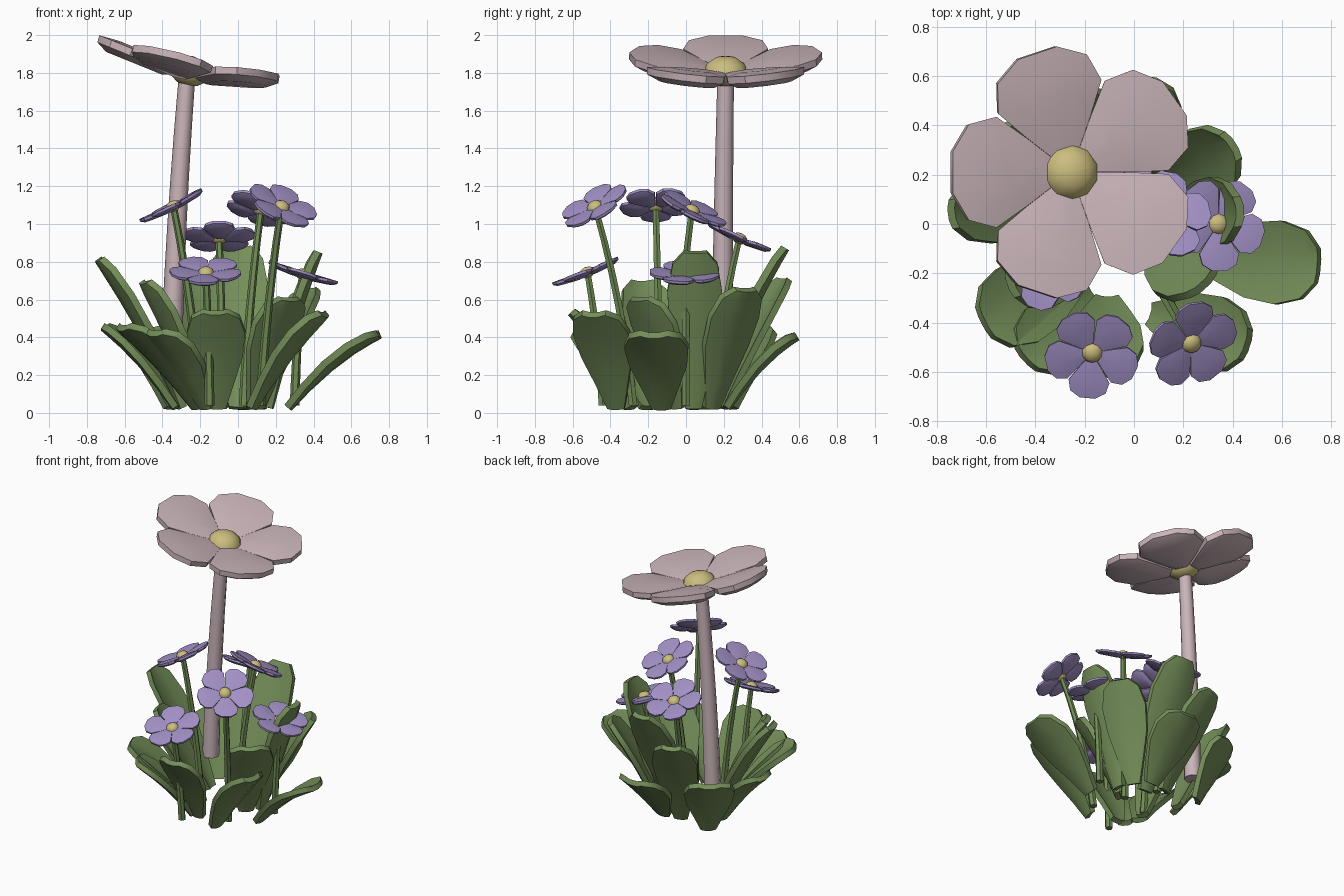
import bpy, bmesh, math
from mathutils import Vector, Matrix

cube = bpy.data.objects.get("Cube")
if cube:
    bpy.data.objects.remove(cube, do_unlink=True)


def material(name, r, g, b):
    m = bpy.data.materials.new(name)
    m.use_nodes = True
    m.diffuse_color = (r, g, b, 1)
    m.node_tree.nodes["Principled BSDF"].inputs["Base Color"].default_value = (r, g, b, 1)
    return m


LEAF = material("leaf green", 0.175, 0.27, 0.1)
STEM = material("stem green", 0.165, 0.265, 0.09)
PINK = material("dusty pink", 0.59, 0.46, 0.49)
PURPLE = material("soft purple", 0.36, 0.28, 0.56)
YELLOW = material("pale yellow", 0.60, 0.51, 0.21)


def finish(bm, name, mat, angle=40):
    bmesh.ops.recalc_face_normals(bm, faces=bm.faces)
    me = bpy.data.meshes.new(name)
    bm.to_mesh(me)
    bm.free()
    me.materials.append(mat)
    me.shade_smooth()
    me.set_sharp_from_angle(angle=math.radians(angle))
    ob = bpy.data.objects.new(name, me)
    bpy.context.scene.collection.objects.link(ob)


# Closed tube of matching rings with flat ends
def loft(bm, rings):
    for lo, hi in zip(rings, rings[1:]):
        for k in range(len(lo)):
            j = (k + 1) % len(lo)
            bm.faces.new((lo[k], lo[j], hi[j], hi[k]))
    bm.faces.new(rings[0])
    bm.faces.new(rings[-1])


def bezier(a, b, c, t):
    return a * (1 - t) ** 2 + b * 2 * t * (1 - t) + c * t * t


# Tapered stem that leans outward towards its top
def stem(name, foot, top, r0, r1, mat, sides=8, steps=6):
    a, c = Vector(foot), Vector(top)
    b = Vector((a.x + (c.x - a.x) * 0.25, a.y + (c.y - a.y) * 0.25, (a.z + c.z) / 2))
    bm = bmesh.new()
    rings = []
    for i in range(steps + 1):
        t = i / steps
        p, r = bezier(a, b, c, t), r0 + (r1 - r0) * t
        rings.append([bm.verts.new(p + Vector((r * math.cos(k * math.tau / sides),
                                               r * math.sin(k * math.tau / sides), 0)))
                      for k in range(sides)])
    loft(bm, rings)
    finish(bm, name, mat, 50)


# Half outline of a petal as (distance from the centre, half width)
PETAL = [(0.06, 0.04), (0.2, 0.14), (0.33, 0.225), (0.45, 0.195), (0.52, 0.085)]


# Five raised petals round a flattened dome, turned to face a direction
def flower(name, centre, normal, size, phase, cup, mat):
    n = Vector(normal).normalized()
    place = (Matrix.Translation(centre)
             @ Vector((0, 0, 1)).rotation_difference(n).to_matrix().to_4x4()
             @ Matrix.Scale(size, 4))
    outline = PETAL + [(r, -w) for r, w in reversed(PETAL)]
    bm = bmesh.new()
    for i in range(5):
        spin = (Matrix.Rotation(math.radians(phase + 72 * i), 4, 'Z')
                @ Matrix.Rotation(-math.radians(cup), 4, 'Y'))

        def ring(scale, z):
            return [bm.verts.new(place @ spin @ Vector((0.3 + (r - 0.3) * scale, w * scale, z)))
                    for r, w in outline]
        loft(bm, [ring(0.5, 0.032), ring(1, 0.02), ring(0.98, -0.018), ring(0.7, -0.048)])
    finish(bm, name + "_petals", mat)
    bm = bmesh.new()
    bmesh.ops.create_uvsphere(bm, u_segments=10, v_segments=6, radius=0.115,
                              matrix=place @ Matrix.Translation((0, 0, 0.025))
                              @ Matrix.Diagonal((1, 1, 0.7, 1)))
    finish(bm, name + "_centre", YELLOW)


# Thick paddle leaf arching from its foot to its tip
LEAF_WIDTHS = [(0, 0.3), (0.2, 0.58), (0.45, 0.9), (0.7, 1), (0.9, 0.82), (1, 0.42)]
LEAF_THICK = 0.018


def leaf(name, foot, tip, width):
    a, c = Vector((*foot, 0.025)), Vector(tip)
    b = a.lerp(c, 0.5) + Vector((0, 0, 0.08))
    run = Vector((c.x - a.x, c.y - a.y, 0)).normalized()
    side = Vector((-run.y, run.x, 0))
    bm = bmesh.new()
    rings = []
    for t, w in LEAF_WIDTHS:
        p = bezier(a, b, c, t)
        up = ((b - a) * (1 - t) + (c - b) * t).normalized().cross(side)
        half, lift, thick = side * w * width / 2, up * 0.03 * w, up * LEAF_THICK
        edge = [p - half + lift, p - half * 0.4, p + half * 0.4, p + half + lift]
        rings.append([bm.verts.new(v + thick) for v in edge]
                     + [bm.verts.new(v - thick) for v in reversed(edge)])
    loft(bm, rings)
    finish(bm, name, LEAF)


# Tall pink flower
stem("tall_stem", (-0.355, 0.19, 0.22), (-0.27, 0.21, 1.78), 0.058, 0.044, PINK)
flower("tall_flower", (-0.26, 0.21, 1.785), (0.21, 0, 0.98), 1, 36, 10, PINK)

# Small purple flowers: centre, facing, petal phase, stem foot
SMALL = [
    ((-0.17, -0.52, 0.735), (0, -0.37, 0.93), 48, (-0.15, -0.44)),
    ((0.23, -0.48, 1.085), (0.38, -0.45, 0.8), 20, (0.12, -0.28)),
    ((-0.34, -0.16, 1.085), (-0.45, -0.03, 0.9), 36, (-0.2, -0.14)),
    ((0.12, 0.03, 1.065), (0.22, 0.42, 0.87), 10, (0.03, -0.06)),
    ((0.34, 0.0, 0.725), (0.29, 0, 0.95), -90, (0.3, 0.0)),
    ((-0.1, 0.28, 0.915), (0, 0.4, 0.92), 54, (-0.08, 0.14)),
]
for i, (centre, facing, phase, foot) in enumerate(SMALL, 1):
    flower(f"small_flower_{i}", centre, facing, 0.37, phase, 6, PURPLE)
    stem(f"small_stem_{i}", (*foot, 0.04), centre, 0.026, 0.019, STEM, 6)

# Leaves: foot, tip, width
LEAVES = [
    ((0.27, -0.13), (0.75, -0.17, 0.41), 0.34),
    ((0.03, 0.22), (0.02, 0.59, 0.4), 0.34),
    ((-0.3, 0.1), (-0.74, 0.04, 0.81), 0.28),
    ((-0.22, -0.2), (-0.61, -0.4, 0.45), 0.34),
    ((-0.11, -0.31), (-0.12, -0.61, 0.53), 0.31),
    ((-0.17, -0.3), (-0.44, -0.55, 0.42), 0.3),
    ((0.08, -0.37), (0.46, -0.49, 0.52), 0.31),
    ((0.17, 0.04), (0.43, 0.05, 0.85), 0.29),
    ((0, 0.12), (0, 0.53, 0.87), 0.32),
    ((0.12, 0.14), (0.4, 0.32, 0.65), 0.3),
    ((-0.2, -0.14), (-0.5, -0.24, 0.69), 0.29),
    ((-0.35, 0.24), (-0.49, 0.42, 0.44), 0.34),
    ((-0.33, 0.04), (-0.71, 0.12, 0.45), 0.3),
    ((-0.1, 0.2), (-0.25, 0.53, 0.7), 0.31),
    ((0.1, -0.05), (0.28, -0.25, 0.6), 0.33),
]
for i, (foot, tip, width) in enumerate(LEAVES, 1):
    leaf(f"leaf_{i}", foot, tip, width)
